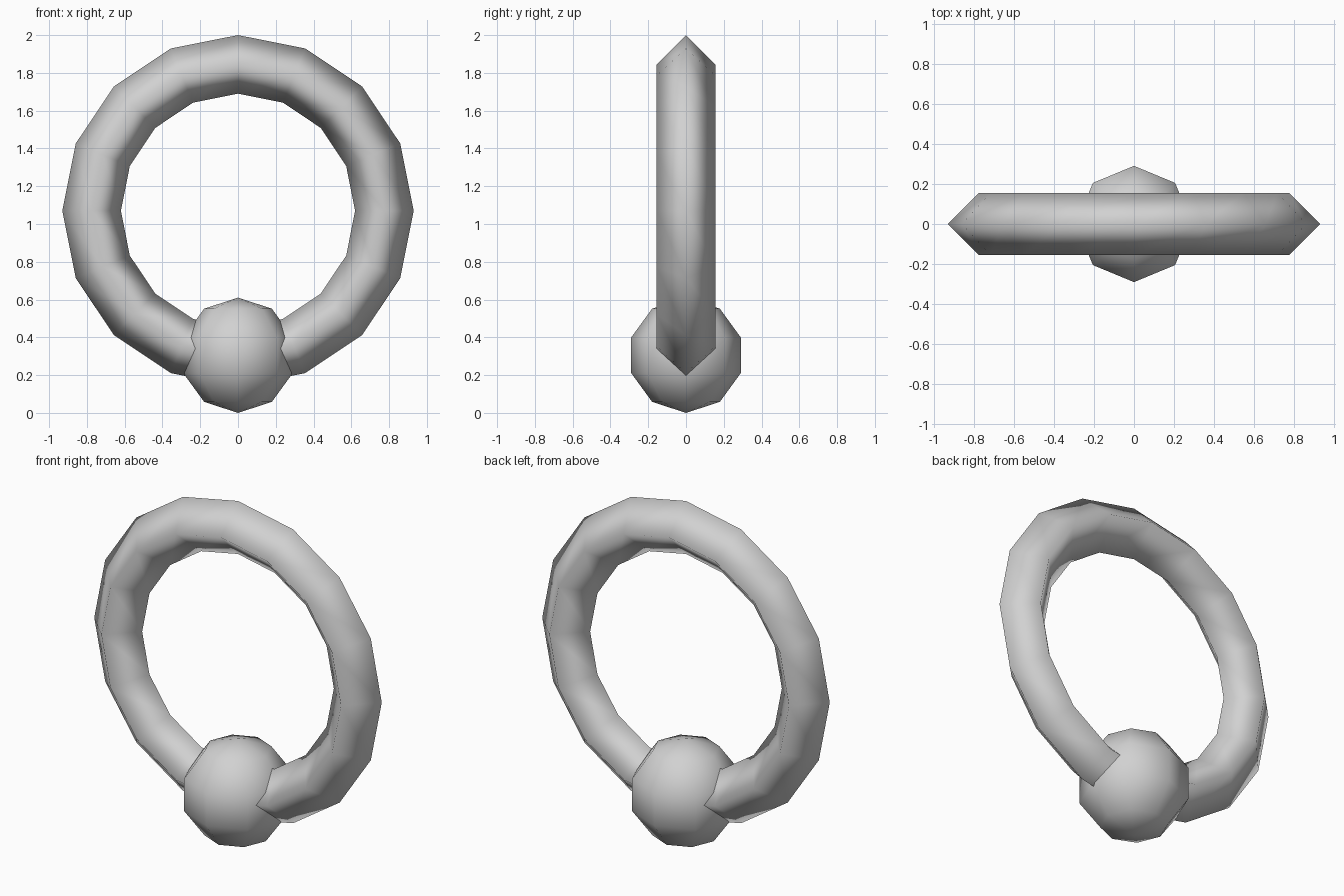
import bpy
from math import pi

cube = bpy.data.objects.get("Cube")
if cube:
    bpy.data.objects.remove(cube, do_unlink=True)

steel = bpy.data.materials.new("light_grey_metal")
steel.use_nodes = True
grey = (0.64, 0.64, 0.64, 1)
steel.diffuse_color = grey
steel.node_tree.nodes["Principled BSDF"].inputs["Base Color"].default_value = grey


def finish(name):
    """Name the active object, apply its transform, colour and smooth it."""
    part = bpy.context.object
    part.name = name
    part.data.name = name
    bpy.ops.object.transform_apply(location=False, rotation=True, scale=True)
    part.data.materials.append(steel)
    bpy.ops.object.shade_smooth()
    return part


# Upright ring with a diamond cross-section
OUTER, TUBE = 0.93, 0.155
bpy.ops.mesh.primitive_torus_add(
    major_segments=16, minor_segments=4,
    major_radius=OUTER - TUBE, minor_radius=TUBE,
    location=(0, 0, 2 - OUTER), rotation=(pi / 2, 0, 0))
finish("ring")

# Bead threaded on the bottom of the ring
BEAD = 0.305
bpy.ops.mesh.primitive_uv_sphere_add(
    segments=8, ring_count=5, radius=BEAD, location=(0, 0, BEAD))
finish("bead")
